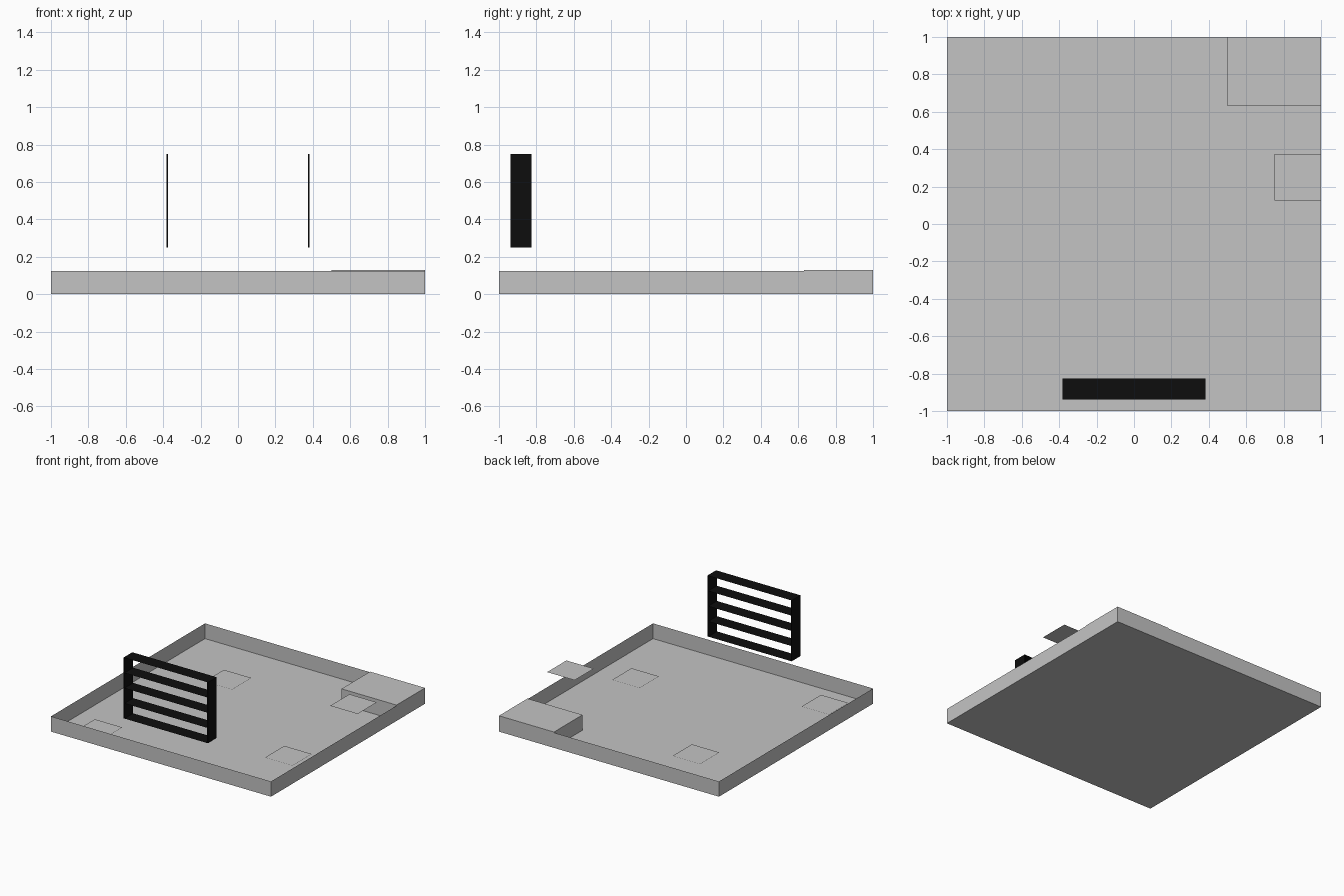
import bpy, bmesh

if "Cube" in bpy.data.objects:
    bpy.data.objects.remove(bpy.data.objects["Cube"])

def material(name, r, g, b):
    m = bpy.data.materials.new(name)
    m.diffuse_color = (r, g, b, 1)
    m.use_nodes = True
    m.node_tree.nodes["Principled BSDF"].inputs["Base Color"].default_value = m.diffuse_color
    return m

grey = material("light_grey", 0.55, 0.55, 0.55)
black = material("black", 0.004, 0.004, 0.004)

def box(name, lo, hi, mat, open_top=False):
    """Axis-aligned box; a zero height gives a single flat sheet."""
    bm = bmesh.new()
    if lo[2] == hi[2]:
        corners = [(lo[0], lo[1]), (hi[0], lo[1]), (hi[0], hi[1]), (lo[0], hi[1])]
        bm.faces.new([bm.verts.new((x, y, lo[2])) for x, y in corners])
    else:
        bmesh.ops.create_cube(bm, size=1)
        for v in bm.verts:
            v.co = [lo[i] + (v.co[i] + 0.5) * (hi[i] - lo[i]) for i in range(3)]
        if open_top:
            top = [f for f in bm.faces if f.normal.z > 0.5]
            bmesh.ops.delete(bm, geom=top, context='FACES_ONLY')
    me = bpy.data.meshes.new(name)
    bm.to_mesh(me)
    bm.free()
    me.materials.append(mat)
    ob = bpy.data.objects.new(name, me)
    bpy.context.collection.objects.link(ob)
    return ob

# Shallow open tray with thin sheet walls
box("tray", (-1, -1, 0), (1, 1, 0.125), grey, open_top=True)

# Raised corner block
box("corner_block", (0.5, 0.63, 0.003), (1, 1, 0.13), grey)

# Floating square plate
box("floating_plate", (0.75, 0.125, 0.25), (1, 0.375, 0.25), grey)

# Thin square patches on the tray floor
for i, (x, y) in enumerate([(0.575, -0.47), (-0.5625, 0.37), (-0.85, -0.895)]):
    box(f"floor_patch_{i + 1}", (x, y, 0.006), (x + 0.25, y + 0.25, 0.006), grey)

# Rack: two thin uprights and five flat slats
Y0, Y1 = -0.9375, -0.825
for side, x in (("left", -0.383), ("right", 0.375)):
    box(f"rack_upright_{side}", (x, Y0, 0.25), (x + 0.008, Y1, 0.75), black)
for i in range(5):
    z = 0.25 + i * 0.125
    box(f"rack_slat_{i + 1}", (-0.375, Y0, z), (0.375, Y1, z), black)
